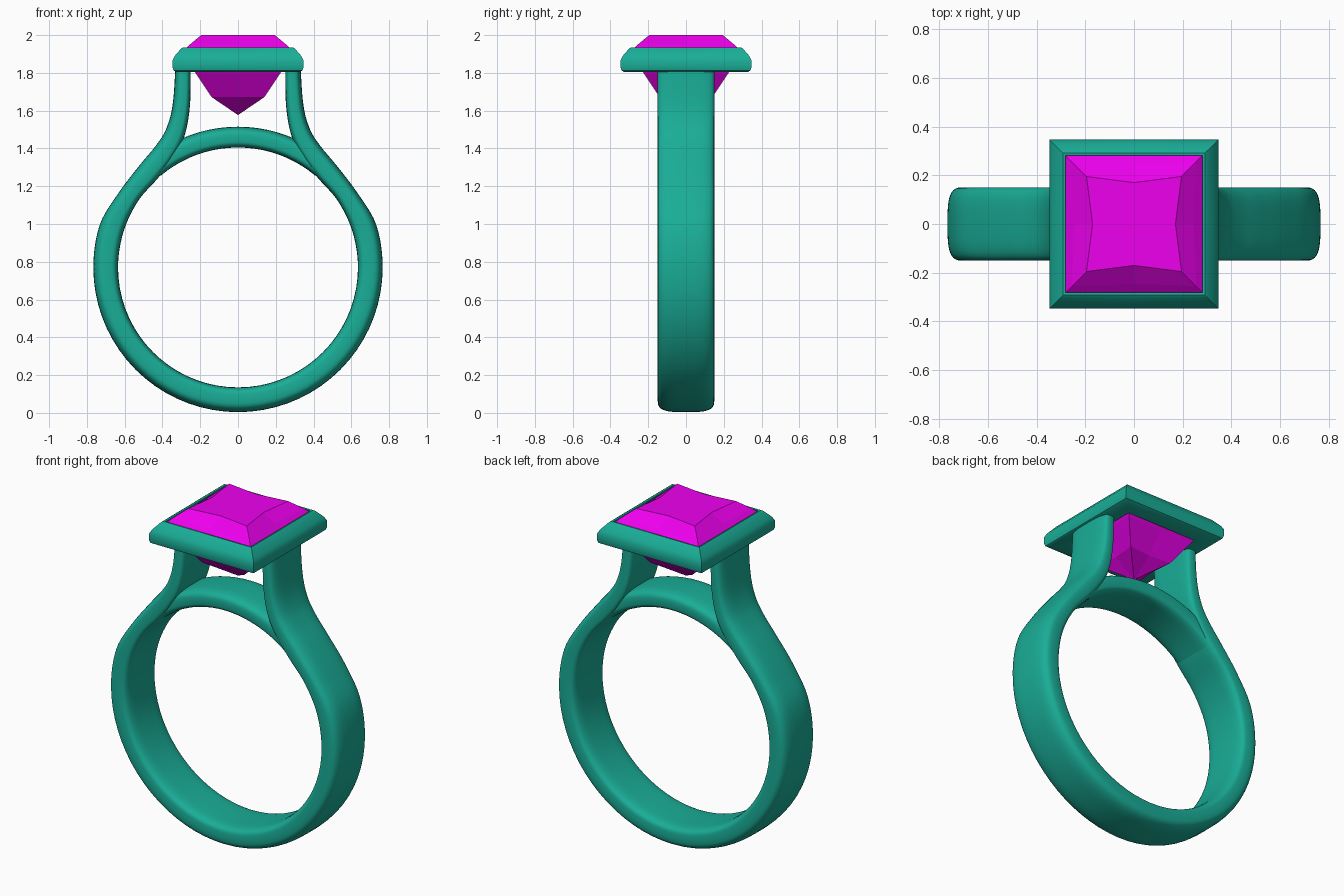
import bpy, bmesh, math
from mathutils import Vector

if "Cube" in bpy.data.objects:
    bpy.data.objects.remove(bpy.data.objects["Cube"])

CZ = 0.77          # centre height of the finger hole
R_IN = 0.635       # finger hole radius


def material(name, rgb):
    m = bpy.data.materials.new(name)
    m.diffuse_color = (*rgb, 1)
    m.use_nodes = True
    m.node_tree.nodes["Principled BSDF"].inputs["Base Color"].default_value = m.diffuse_color
    return m


METAL = material("green_metal", (0.01, 0.42, 0.31))
STONE = material("magenta_stone", (0.85, 0.0, 0.85))


def loft(name, rings, mat, loop=False, caps=True, smooth=None):
    """Skin a list of equal-length point rings into one object."""
    bm = bmesh.new()
    vs = [[bm.verts.new(p) for p in r] for r in rings]
    n = len(vs[0])
    pairs = list(zip(vs, vs[1:])) + ([(vs[-1], vs[0])] if loop else [])
    for a, b in pairs:
        for i in range(n):
            j = (i + 1) % n
            bm.faces.new((a[i], a[j], b[j], b[i]))
    if caps and not loop:
        bm.faces.new(vs[0])
        bm.faces.new(vs[-1])
    bmesh.ops.remove_doubles(bm, verts=bm.verts, dist=1e-5)
    bmesh.ops.recalc_face_normals(bm, faces=bm.faces)
    me = bpy.data.meshes.new(name)
    bm.to_mesh(me)
    bm.free()
    ob = bpy.data.objects.new(name, me)
    bpy.context.collection.objects.link(ob)
    me.materials.append(mat)
    if smooth:
        bpy.ops.object.select_all(action='DESELECT')
        ob.select_set(True)
        bpy.context.view_layer.objects.active = ob
        bpy.ops.object.shade_smooth_by_angle(angle=math.radians(smooth))
    return ob


def section(inner, outer, half_w, n=40):
    """Soft rounded-rectangle cross-section between two xz points."""
    a, b = Vector((inner[0], 0, inner[1])), Vector((outer[0], 0, outer[1]))
    mid, half = (a + b) / 2, (b - a) / 2
    pts = []
    for i in range(n):
        t = math.tau * i / n
        c, s = math.cos(t), math.sin(t)
        e = 2 / (3.3 if c > 0 else 4.5)
        u = math.copysign(abs(c) ** e, c)
        v = math.copysign(abs(s) ** e, s)
        pts.append(mid + half * u + Vector((0, half_w * v, 0)))
    return pts


def polar(r, deg):
    t = math.radians(deg)
    return (r * math.cos(t), CZ + r * math.sin(t))


def spline(pts, steps=6):
    """Catmull-Rom through pts, skipping the first and last guide points."""
    out = []
    for p0, p1, p2, p3 in zip(pts, pts[1:], pts[2:], pts[3:]):
        for k in range(steps):
            t = k / steps
            out.append(tuple(0.5 * (2 * b + (c - a) * t + (2 * a - 5 * b + 4 * c - d) * t * t
                                    + (3 * b - a - 3 * c + d) * t ** 3)
                             for a, b, c, d in zip(p0, p1, p2, p3)))
    return out + [pts[-2]]


# shank: round below, shoulders sweep up to the setting
R_OUT = 0.766
lower = [polar(R_IN, d) + polar(R_OUT, d) for d in range(-90, 0, 5)]
guides = [polar(R_IN, d) + polar(R_OUT, d) for d in (-17, 0, 17)] + [
    (0.53, 1.12, 0.632, 1.165),
    (0.42, 1.247, 0.52, 1.312),
    (0.345, 1.345, 0.437, 1.412),
    (0.285, 1.46, 0.382, 1.5),
    (0.255, 1.62, 0.347, 1.625),
    (0.25, 1.83, 0.332, 1.83),
    (0.25, 2.0, 0.332, 2.0)]
right = lower + spline(guides)
left = [(-a, b, -c, d) for a, b, c, d in reversed(right[1:])]
loft("shank", [section(s[:2], s[2:], 0.15) for s in left + right], METAL, smooth=40)

# bridge: arch closing the finger hole under the stone
loft("bridge", [section(polar(R_IN, d), polar(0.745, d), 0.138)
                for d in range(50, 131, 4)], METAL, smooth=40)


def square(h, z, bow=0.0):
    """Square ring with edge midpoints pulled in by bow."""
    m = h - bow
    return [(x, y, z) for x, y in ((h, -h), (h, 0), (h, h), (0, h),
                                   (-h, h), (-h, 0), (-h, -h), (0, -h))
            for x, y in [(x if x and y else math.copysign(m, x) if x else 0,
                          y if x and y else math.copysign(m, y) if y else 0)]]


# bezel: square frame around the stone
frame = [(0.235, 1.805), (0.328, 1.805), (0.341, 1.812), (0.346, 1.828), (0.346, 1.868),
         (0.335, 1.89), (0.3, 1.93), (0.292, 1.935), (0.282, 1.933), (0.282, 1.895)]
bezel = loft("bezel", [square(h, z) for h, z in frame], METAL, loop=True, smooth=35)

# stone: square faceted cut with bowed facets
cut = [(0.195, 2.0, 0.025), (0.255, 1.95, 0.01), (0.283, 1.922, 0), (0.28, 1.9, 0),
       (0.222, 1.795, 0.005), (0.14, 1.672, 0.012), (0.0001, 1.577, 0)]
loft("stone", [square(h, z, b) for h, z, b in cut], STONE)
